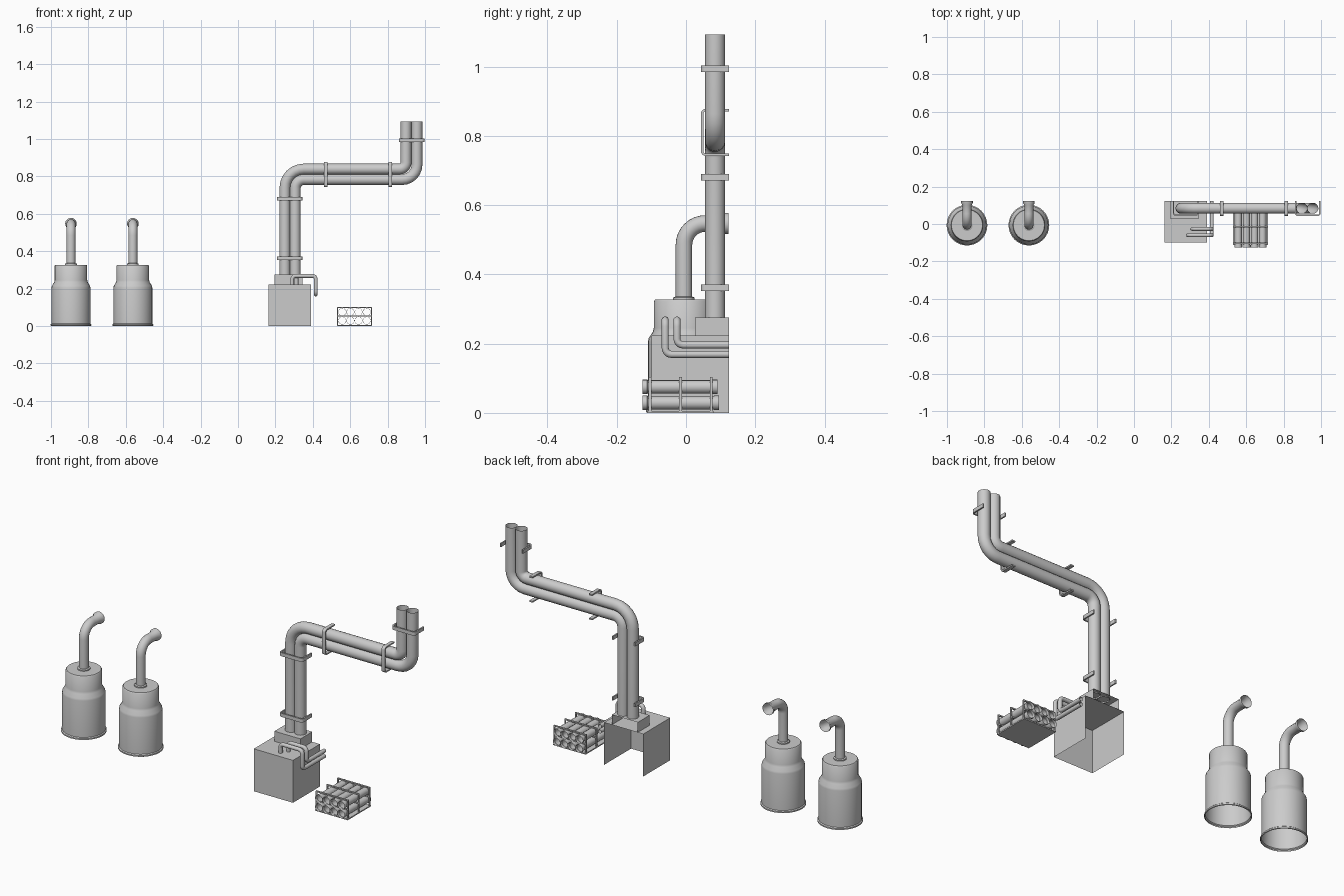
import bpy, bmesh, math
from mathutils import Vector as V

if "Cube" in bpy.data.objects:
    bpy.data.objects.remove(bpy.data.objects["Cube"])


def finish(bm, name, smooth=True):
    me = bpy.data.meshes.new(name)
    bmesh.ops.recalc_face_normals(bm, faces=bm.faces)
    bm.to_mesh(me)
    bm.free()
    ob = bpy.data.objects.new(name, me)
    bpy.context.collection.objects.link(ob)
    if smooth:
        bpy.ops.object.select_all(action='DESELECT')
        bpy.context.view_layer.objects.active = ob
        ob.select_set(True)
        bpy.ops.object.shade_smooth_by_angle(angle=math.radians(40))
    return ob


def skin(bm, rings):
    for a, b in zip(rings, rings[1:]):
        n = len(a)
        for i in range(n):
            bm.faces.new((a[i], a[(i + 1) % n], b[(i + 1) % n], b[i]))


def fillet(points, radii, steps=6):
    """Round every inner corner of a polyline."""
    pts = [V(p) for p in points]
    out = [pts[0]]
    for i, r in enumerate(radii, 1):
        a = (pts[i - 1] - pts[i]).normalized()
        b = (pts[i + 1] - pts[i]).normalized()
        centre = pts[i] + (a + b) * r
        for k in range(steps + 1):
            t = k / steps * math.pi / 2
            out.append(centre - b * r * math.cos(t) - a * r * math.sin(t))
    return out + [pts[-1]]


def pipe(name, path, radius, sides=18):
    """Sweep an open tube; radius may be one number or one per point."""
    radii = radius if isinstance(radius, list) else [radius] * len(path)
    bm = bmesh.new()
    rings = []
    tan = (path[1] - path[0]).normalized()
    u = tan.orthogonal().normalized()
    for i, p in enumerate(path):
        new = (path[min(i + 1, len(path) - 1)] - path[max(i - 1, 0)]).normalized()
        u = (tan.rotation_difference(new) @ u).normalized()
        tan = new
        v = tan.cross(u)
        rings.append([bm.verts.new(p + (u * math.cos(a) + v * math.sin(a)) * radii[i])
                      for a in (2 * math.pi * k / sides for k in range(sides))])
    skin(bm, rings)
    return finish(bm, name)


def lathe(name, profile, cx, cy, sides=32):
    bm = bmesh.new()
    rings = [[bm.verts.new((cx + r * math.cos(2 * math.pi * k / sides),
                            cy + r * math.sin(2 * math.pi * k / sides), z))
              for k in range(sides)] for r, z in profile]
    skin(bm, rings)
    return finish(bm, name)


def box(bm, lo, hi):
    lo, hi = V(lo), V(hi)
    geo = bmesh.ops.create_cube(bm, size=1)
    for v in geo['verts']:
        v.co = V(lo[i] + (v.co[i] + .5) * (hi[i] - lo[i]) for i in range(3))


def wall_box(name, lo, hi):
    """Box left open at the back and underneath."""
    bm = bmesh.new()
    box(bm, lo, hi)
    bm.normal_update()
    gone = [f for f in bm.faces if f.normal.y > .9 or f.normal.z < -.9]
    bmesh.ops.delete(bm, geom=gone, context='FACES')
    finish(bm, name, False)


def strap(name, cx, cz, along_x):
    """U-shaped strap round both pipes, ending at the wall plane."""
    h, front, back, th, w = .068, .043, .124, .007, .0095
    def u_shape(d):
        return fillet([(-h + d, back, 0), (-h + d, front + d, 0),
                       (h - d, front + d, 0), (h - d, back, 0)], [.014 - d] * 2, 4)
    outline = u_shape(0) + u_shape(th)[::-1]
    bm = bmesh.new()
    rings = []
    for s in (-w, w):
        rings.append([bm.verts.new((cx + s, p.y, cz + p.x) if along_x else
                                   (cx + p.x, p.y, cz + s)) for p in outline])
    skin(bm, rings)
    n = len(outline)
    for r in rings:
        for i in range(n // 2 - 1):
            bm.faces.new((r[i], r[i + 1], r[n - 2 - i], r[n - 1 - i]))
    finish(bm, name)


# Two tanks with flared outlet pipes
TY = -.006
for n, cx in enumerate((-.893, -.562)):
    lathe(f"tank_{n}", [(.105, 0), (.109, .002), (.109, .009), (.104, .013), (.104, .205),
                        (.102, .215), (.09, .234), (.087, .245), (.087, .322), (.083, .327),
                        (.031, .327), (.031, .333), (.024, .336)], cx, TY)
    path = fillet([(cx, TY, .325), (cx, TY, .547), (cx, .1, .547)], [.062], 8)
    radii = [.024] * len(path) + [.031, .031]
    path += [V((cx, .112, .547)), V((cx, .123, .547))]
    pipe(f"tank_outlet_{n}", path, radii)

# Wall housing and its raised step
wall_box("housing", (.162, -.1, 0), (.39, .124, .223))
wall_box("housing_step", (.194, .026, .223), (.345, .124, .276))

# Pair of large ducts running up, across and up again
PY = .084
for n, (x0, z1, x1, r1, r2) in enumerate(((.251, .839, .899, .1, .036),
                                         (.306, .783, .957, .046, .08))):
    path = fillet([(x0, PY, .27), (x0, PY, z1), (x1, PY, z1), (x1, PY, 1.093)], [r1, r2])
    pipe(f"duct_{n}", path, .029)

# Straps holding the ducts
for n, (x, z, flat) in enumerate(((.276, .362, False), (.276, .681, False), (.469, .81, True),
                                  (.815, .81, True), (.929, .994, False))):
    strap(f"strap_{n}", x, z, flat)

# Small pipes from the housing top, over the side and back to the wall
for n, (x, y, z) in enumerate(((.29, -.06, .169), (.312, -.026, .196))):
    path = fillet([(x, y, .22), (x, y, .268), (.416, y, .268), (.416, y, z), (.416, .124, z)],
                  [.018] * 3, 5)
    pipe(f"small_pipe_{n}", path, .0105, 12)

# Rack: base plate and three rectangular frames
bm = bmesh.new()
X0, X1 = .528, .717
box(bm, (X0, -.112, 0), (X1, .08, .006))
for y in (-.104, -.016, .073):
    a, b = y - .004, y + .004
    for x in (X0, X1 - .006):
        box(bm, (x, a, .003), (x + .006, b, .103))
    for z in (.05, .097):
        box(bm, (X0, a, z), (X1, b, z + .006))
finish(bm, "rack", False)

# Tubes with lipped ends stacked in the rack
for row, z in enumerate((.029, .075)):
    for col in range(4):
        x = .5575 + col * .0435
        y1 = .095 if row == 0 else .091
        ys = [-.126, -.112, -.1115, y1 - .0145, y1 - .014, y1]
        pipe(f"tube_{row}_{col}", [V((x, y, z)) for y in ys],
             [.021, .021, .0195, .0195, .021, .021], 16)
